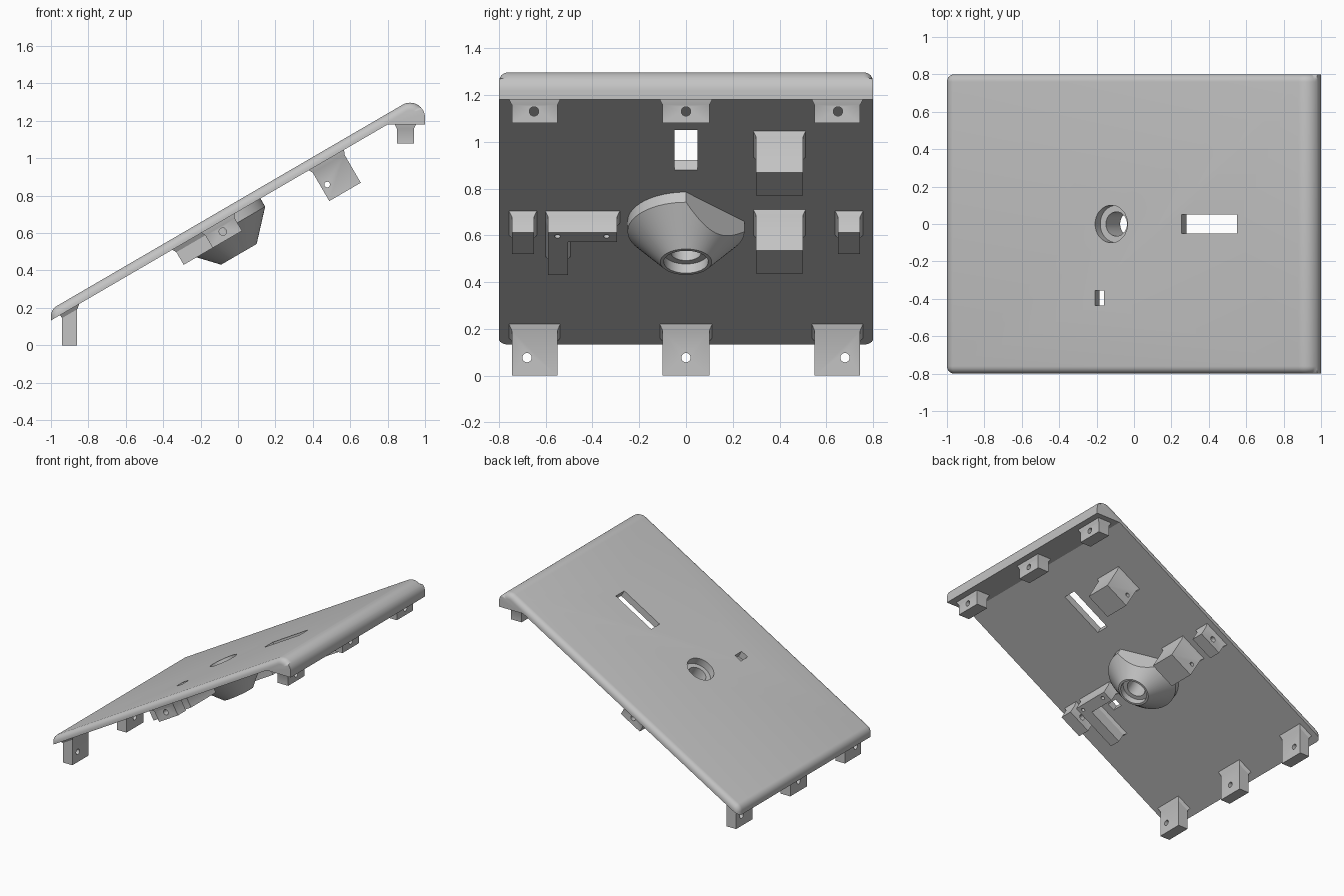
import bpy
import bmesh
from math import radians, sin, cos, tan, pi, sqrt
from mathutils import Matrix, Vector

if "Cube" in bpy.data.objects:
    bpy.data.objects.remove(bpy.data.objects["Cube"])

TILT = radians(30.2)
SLOPE = tan(TILT)
UNDER, TOP = 0.715, 0.774        # heights of both panel faces at x = 0
HOLE_U = -0.111                  # round opening, measured along the slope
# Frame lying on the underside: x runs up the slope, z is its normal
TILTED = Matrix.Translation((0, 0, UNDER)) @ Matrix.Rotation(-TILT, 4, 'Y')
UPRIGHT = Matrix.Identity(4)

grey = bpy.data.materials.new("light_grey_plastic")
grey.use_nodes = True
colour = (0.55, 0.55, 0.55, 1)
grey.diffuse_color = colour
grey.node_tree.nodes["Principled BSDF"].inputs["Base Color"].default_value = colour


def finish(name, bm, frame=UPRIGHT):
    bmesh.ops.transform(bm, matrix=frame, verts=bm.verts)
    bmesh.ops.recalc_face_normals(bm, faces=bm.faces)
    mesh = bpy.data.meshes.new(name)
    bm.to_mesh(mesh)
    bm.free()
    mesh.materials.append(grey)
    obj = bpy.data.objects.new(name, mesh)
    bpy.context.collection.objects.link(obj)
    return obj


def activate(obj):
    bpy.ops.object.select_all(action='DESELECT')
    obj.select_set(True)
    bpy.context.view_layer.objects.active = obj


def cut(obj, cutter):
    cutter.hide_render = True
    mod = obj.modifiers.new("opening", 'BOOLEAN')
    mod.operation, mod.solver, mod.object = 'DIFFERENCE', 'EXACT', cutter
    activate(obj)
    bpy.ops.object.modifier_apply(modifier=mod.name)
    bpy.data.objects.remove(cutter)


def smooth(obj):
    activate(obj)
    bpy.ops.object.shade_smooth_by_angle(angle=radians(30))


def box_cutter(u, y, frame):
    bm = bmesh.new()
    bmesh.ops.create_cube(bm, size=1)
    bmesh.ops.scale(bm, vec=(u[1] - u[0], y[1] - y[0], 0.4), verts=bm.verts)
    bmesh.ops.translate(bm, vec=((u[0] + u[1]) / 2, (y[0] + y[1]) / 2, 0), verts=bm.verts)
    return finish("box_cutter", bm, frame)


def round_cutter(centre, radius, axis, length, frame, sides=24):
    bm = bmesh.new()
    turn = Vector((0, 0, 1)).rotation_difference(Vector(axis)).to_matrix().to_4x4()
    bmesh.ops.create_cone(bm, cap_ends=True, segments=sides, radius1=radius, radius2=radius,
                          depth=length, matrix=Matrix.Translation(centre) @ turn)
    return finish("round_cutter", bm, frame)


def block(name, x, y, low, frame, top=lambda x: 0.0):
    """Box hanging from a face, with a small flare at its root."""
    bm = bmesh.new()
    rings = []
    for flare, drop in ((0, None), (0, 0.022), (0.012, 0), (0.012, -0.008)):
        pts = ((x[0] - flare, y[0] - flare), (x[1] + flare, y[0] - flare),
               (x[1] + flare, y[1] + flare), (x[0] - flare, y[1] + flare))
        rings.append([bm.verts.new((a, b, low if drop is None else top(a) - drop))
                      for a, b in pts])
    for a, b in zip(rings, rings[1:]):
        for i in range(4):
            j = (i + 1) % 4
            bm.faces.new((a[i], a[j], b[j], b[i]))
    bm.faces.new(rings[0])
    bm.faces.new(rings[-1])
    return finish(name, bm, frame)


# Sloping panel: side profile with rounded ends, extruded across
def arc(cx, radius, start, end, steps=10):
    cz = TOP + SLOPE * cx - radius / cos(TILT)
    angles = [start + (end - start) * i / steps for i in range(steps + 1)]
    return [(cx + radius * cos(a), cz + radius * sin(a)) for a in angles]


profile = [(-1, UNDER - SLOPE)]
profile += arc(-0.94, 0.06, pi, pi / 2 + TILT)
profile += arc(0.92, 0.08, pi / 2 + TILT, 0, 16)
profile += [(1, 1.18), (0.8, UNDER + 0.8 * SLOPE)]
bm = bmesh.new()
side = bm.faces.new([bm.verts.new((x, -0.8, z)) for x, z in profile])
far = bmesh.ops.extrude_face_region(bm, geom=[side])["geom"]
bmesh.ops.translate(bm, vec=(0, 1.6, 0), verts=[g for g in far if isinstance(g, bmesh.types.BMVert)])
bmesh.ops.recalc_face_normals(bm, faces=bm.faces)


def is_rim(edge):
    a, b = (v.co for v in edge.verts)
    underside = all(p.z < UNDER + SLOPE * p.x + 0.001 or abs(p.z - 1.18) < 0.001 for p in (a, b))
    return abs(a.y - b.y) < 0.001 and not underside


bmesh.ops.bevel(bm, geom=[e for e in bm.edges if is_rim(e)], offset=0.04, segments=6,
                profile=0.5, affect='EDGES', clamp_overlap=False)
panel = finish("sloping_panel", bm)
cut(panel, box_cutter((0.325, 0.666), (-0.05, 0.05), TILTED))
cut(panel, box_cutter((-0.213, -0.155), (-0.435, -0.355), TILTED))
cut(panel, round_cutter((HOLE_U, 0, 0), 0.1, (0, 0, 1), 0.4, TILTED, 64))
smooth(panel)

# Conical socket under the round opening, turned and then trimmed on one flank
turned = [(0.25, 0.01), (0.25, -0.05), (0.11, -0.2), (0.095, -0.2), (0.095, -0.155),
          (0.065, -0.155), (0.065, -0.004), (0.1, -0.004), (0.1, 0.01)]
bm = bmesh.new()
STEPS = 64
rings = []
for i in range(STEPS):
    a = 2 * pi * i / STEPS
    rings.append([bm.verts.new((r * cos(a), r * sin(a), w)) for r, w in turned])
for i, ring in enumerate(rings):
    nxt = rings[(i + 1) % STEPS]
    for j in range(len(turned)):
        k = (j + 1) % len(turned)
        bm.faces.new((ring[j], nxt[j], nxt[k], ring[k]))
flank = Vector((1, 1, 0)).normalized()
bmesh.ops.bisect_plane(bm, geom=bm.verts[:] + bm.edges[:] + bm.faces[:],
                       plane_co=flank * 0.25 / sqrt(2), plane_no=flank, clear_outer=True)
bmesh.ops.holes_fill(bm, edges=[e for e in bm.edges if e.is_boundary], sides=0)
smooth(finish("conical_socket", bm, TILTED @ Matrix.Translation((HOLE_U, 0, 0))))

# Three feet at the low end and three tabs at the high end
for label, y, hole_y in (("right", (-0.745, -0.55), -0.68), ("middle", (-0.1, 0.1), 0),
                         ("left", (0.55, 0.745), 0.68)):
    foot = block(label + "_low_foot", (-0.94, -0.86), y, 0, UPRIGHT,
                 lambda x: UNDER + SLOPE * x)
    cut(foot, round_cutter((-0.9, hole_y, 0.077), 0.02, (1, 0, 0), 0.3, UPRIGHT))
    smooth(foot)
    tab = block(label + "_high_tab", (0.85, 0.94), y, 1.08, UPRIGHT, lambda x: 1.18)
    cut(tab, round_cutter((0.9, hole_y * 0.956, 1.13), 0.02, (1, 0, 0), 0.3, UPRIGHT))
    smooth(tab)

# Two large mounting blocks
for label, u in (("upper", 0.45), ("lower", -0.215)):
    mount = block(label + "_mounting_block", (u, u + 0.195), (0.3, 0.5), -0.197, TILTED)
    cut(mount, round_cutter((u + 0.035, 0.4, -0.115), 0.015, (0, 1, 0), 0.4, TILTED))
    smooth(mount)

# Small brackets near both long sides
for label, y in (("right", (-0.745, -0.65)), ("left", (0.65, 0.745))):
    bracket = block(label + "_side_bracket", (-0.215, -0.033), y, -0.1, TILTED)
    cut(bracket, round_cutter((-0.124, sum(y) / 2, -0.052), 0.02, (0, 1, 0), 0.3, TILTED))
    smooth(bracket)

# L-shaped bracket: a long leg and a cross bar with two screw holes
block("bracket_leg", (-0.394, -0.113), (-0.59, -0.505), -0.1, TILTED)
bar = block("bracket_bar", (-0.113, -0.033), (-0.59, -0.295), -0.1, TILTED)
for y in (-0.55, -0.34):
    cut(bar, round_cutter((-0.066, y, -0.1), 0.013, (0, 0, 1), 0.12, TILTED))
smooth(bar)
